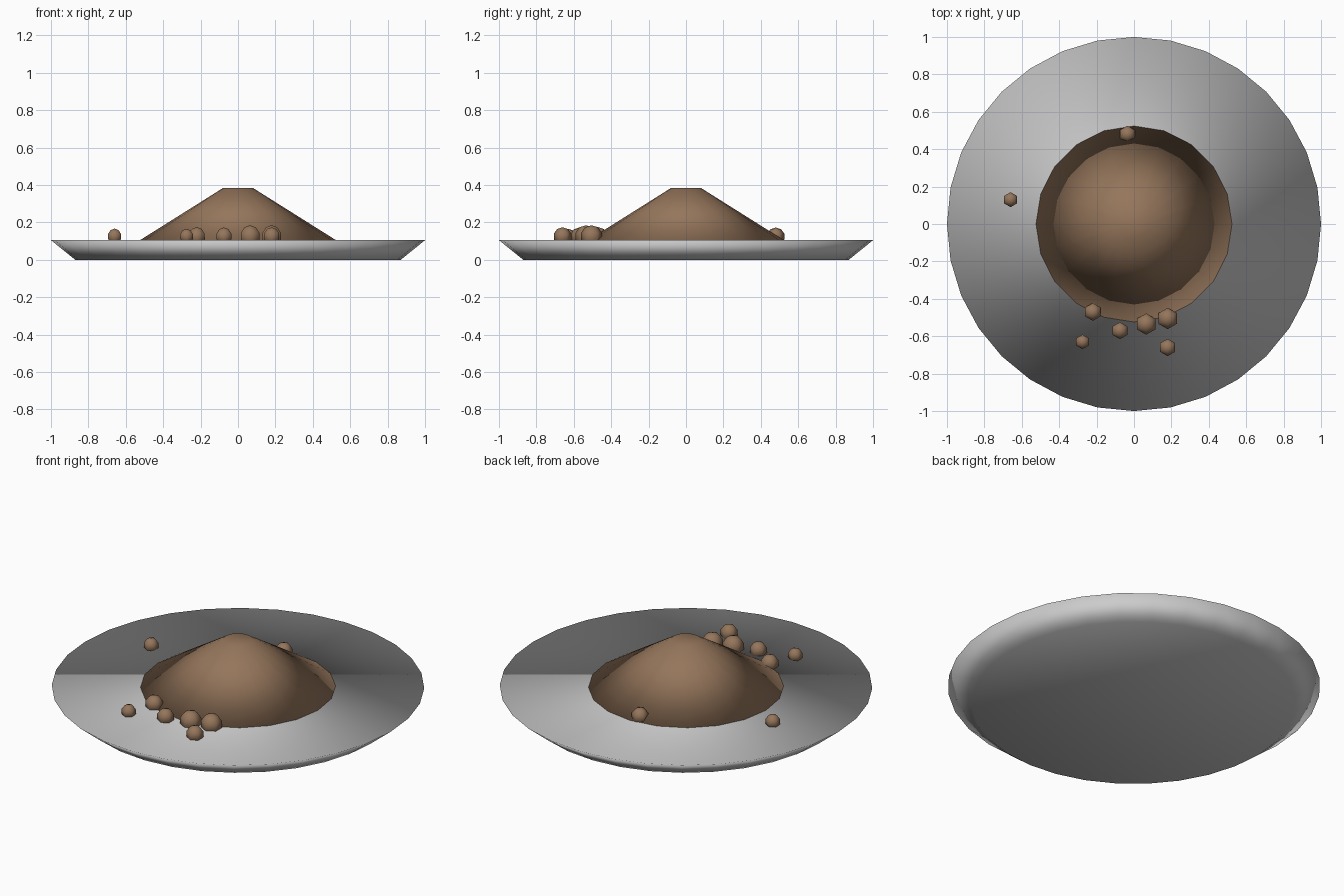
import bpy

if "Cube" in bpy.data.objects:
    bpy.data.objects.remove(bpy.data.objects["Cube"])

soil = bpy.data.materials.new("soil_brown")
soil.diffuse_color = (0.30, 0.18, 0.105, 1)
soil.use_nodes = True
soil.node_tree.nodes["Principled BSDF"].inputs["Base Color"].default_value = soil.diffuse_color


def finish(name, mat=None):
    ob = bpy.context.object
    ob.name = name
    bpy.ops.object.shade_smooth()
    if mat:
        ob.data.materials.append(mat)
    return ob


def frustum(name, sides, r_bottom, r_top, z0, z1, mat=None):
    bpy.ops.mesh.primitive_cone_add(vertices=sides, radius1=r_bottom, radius2=r_top,
                                    depth=z1 - z0, location=(0, 0, (z0 + z1) / 2))
    return finish(name, mat)


# Shallow flared plate with a flat top
frustum("plate", 32, 0.87, 1.0, 0.0, 0.105)

# Heap in the middle
frustum("mound", 20, 0.524, 0.08, 0.105, 0.384, soil)

# Scattered crumbs: x, y, radius
crumbs = [(-0.66, 0.13, 0.042), (-0.035, 0.48, 0.048), (-0.22, -0.47, 0.050),
          (-0.075, -0.57, 0.048), (0.065, -0.535, 0.060), (0.18, -0.505, 0.060),
          (0.18, -0.66, 0.049), (-0.275, -0.63, 0.041)]
for i, (x, y, r) in enumerate(crumbs, 1):
    bpy.ops.mesh.primitive_uv_sphere_add(segments=6, ring_count=5, radius=r,
                                         location=(x, y, 0.125))
    finish(f"crumb_{i}", soil)
